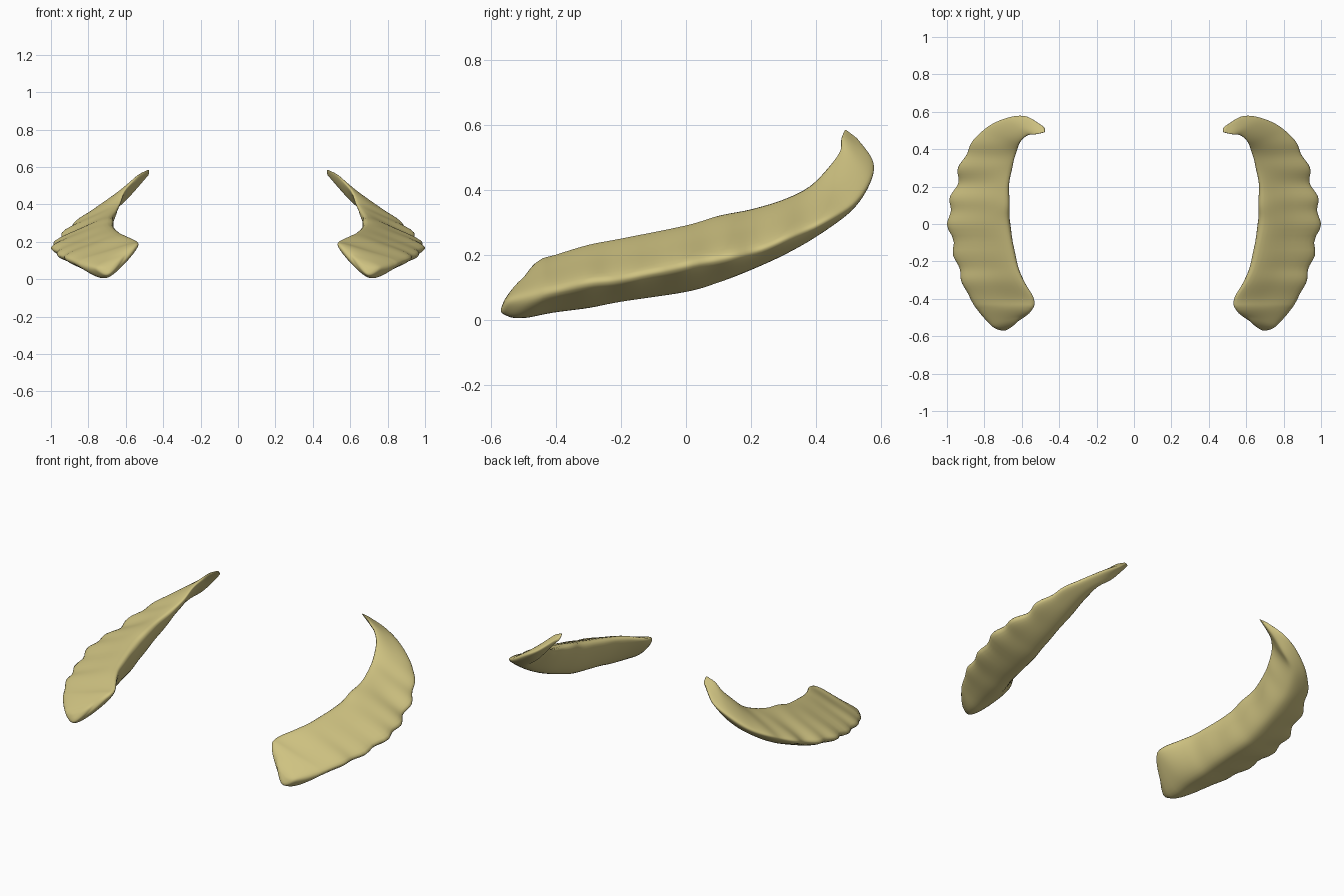
import bpy, bmesh, math
from mathutils import Vector

cube = bpy.data.objects.get("Cube")
if cube:
    bpy.data.objects.remove(cube, do_unlink=True)

# Single bone-coloured material
bone = bpy.data.materials.new("pale_horn")
bone.use_nodes = True
colour = (0.62, 0.54, 0.22, 1)
bone.diffuse_color = colour
shader = bone.node_tree.nodes["Principled BSDF"]
shader.inputs["Base Color"].default_value = colour
shader.inputs["Roughness"].default_value = 0.6

# Stations from blunt front to hooked tip: upper inner ridge, outer edge, keel
STATIONS = [
    ((.61, -.50, .13), (.76, -.54, .07), (.69, -.565, .02)),
    ((.55, -.46, .18), (.83, -.46, .09), (.70, -.52, .005)),
    ((.54, -.40, .20), (.87, -.40, .10), (.70, -.41, .025)),
    ((.60, -.30, .23), (.92, -.30, .12), (.71, -.30, .04)),
    ((.64, -.20, .25), (.95, -.20, .13), (.72, -.20, .06)),
    ((.68, 0, .29), (.99, 0, .17), (.74, 0, .09)),
    ((.68, .10, .32), (.985, .10, .19), (.75, .10, .12)),
    ((.68, .20, .34), (.955, .20, .21), (.75, .20, .16)),
    ((.66, .30, .37), (.93, .30, .25), (.75, .31, .21)),
    ((.635, .38, .41), (.88, .41, .30), (.74, .41, .27)),
    ((.61, .44, .47), (.79, .51, .36), (.69, .50, .345)),
    ((.57, .475, .52), (.68, .565, .43), (.61, .53, .41)),
    ((.53, .48, .56), (.58, .575, .49), (.545, .53, .48)),
    ((.48, .49, .585), (.50, .53, .555), (.48, .515, .555)),
]
BULGE = (.22, .35, .4)      # convexity of the top, underside and inner wall
STEPS = 6


def spline(a, b, c, d, t):
    """Catmull-Rom point between b and c."""
    return 0.5 * (2 * b + (c - a) * t + (2 * a - 5 * b + 4 * c - d) * t * t
                  + (3 * b - a - 3 * c + d) * t ** 3)


def smooth_path(points, closed=False):
    n = len(points)
    pick = (lambda i: points[i % n]) if closed else (lambda i: points[min(max(i, 0), n - 1)])
    path = [spline(pick(i - 1), pick(i), pick(i + 1), pick(i + 2), s / STEPS)
            for i in range(n if closed else n - 1) for s in range(STEPS)]
    return path if closed else path + [points[-1]]


def scallop(p):
    """Shallow waves along the outer edge."""
    fade = max(0, 1 - (abs(p.y - .1) / .5) ** 4)
    depth = .011 * fade * min(1, max(0, (p.x - .8) / .1))
    return p + Vector((depth * math.cos(math.tau * (p.y - .3) / .155), 0, 0))


def cross_section(corners):
    """Rounded triangle through three corners and bulged side midpoints."""
    centre = sum(corners, Vector()) / 3
    ring = []
    for i, corner in enumerate(corners):
        mid = (corner + corners[(i + 1) % 3]) / 2
        ring += [corner, mid + (mid - centre) * BULGE[i]]
    return smooth_path(ring, closed=True)


def build_horn(name, side):
    rails = [smooth_path([Vector(s[k]) for s in STATIONS]) for k in range(3)]
    rails[1] = [scallop(p) for p in rails[1]]
    rings = [cross_section(list(corners)) for corners in zip(*rails)]

    # Close each end with a shrunken ring and a flat cap, for rounded ends
    def end_rings(ring, inward):
        centre = sum(ring, Vector()) / len(ring)
        push = centre - sum(inward, Vector()) / len(inward)
        push.normalize()
        size = max((p - centre).length for p in ring)
        return [[centre + (p - centre) * math.cos(a) + push * size * .22 * math.sin(a)
                 for p in ring] for a in (.5, .9, 1.2, 1.45)]

    front = end_rings(rings[0], rings[2])[::-1]
    back = end_rings(rings[-1], rings[-3])
    rings = front + rings + back

    bm = bmesh.new()
    rows = [[bm.verts.new((p.x * side, p.y, p.z)) for p in ring] for ring in rings]
    count = len(rows[0])
    for a, b in zip(rows, rows[1:]):
        for i in range(count):
            j = (i + 1) % count
            bm.faces.new((a[i], a[j], b[j], b[i]))
    bm.faces.new(rows[0])
    bm.faces.new(rows[-1])
    # Soften the hard transition around the blunt end
    blunt = [v for row in rows[:12] for v in row]
    for _ in range(3):
        bmesh.ops.smooth_vert(bm, verts=blunt, factor=.5, use_axis_x=True,
                              use_axis_y=True, use_axis_z=True)
    bmesh.ops.recalc_face_normals(bm, faces=bm.faces)
    for face in bm.faces:
        face.smooth = True
    mesh = bpy.data.meshes.new(name)
    bm.to_mesh(mesh)
    bm.free()
    mesh.materials.append(bone)
    horn = bpy.data.objects.new(name, mesh)
    bpy.context.collection.objects.link(horn)


build_horn("left_horn", 1)
build_horn("right_horn", -1)
